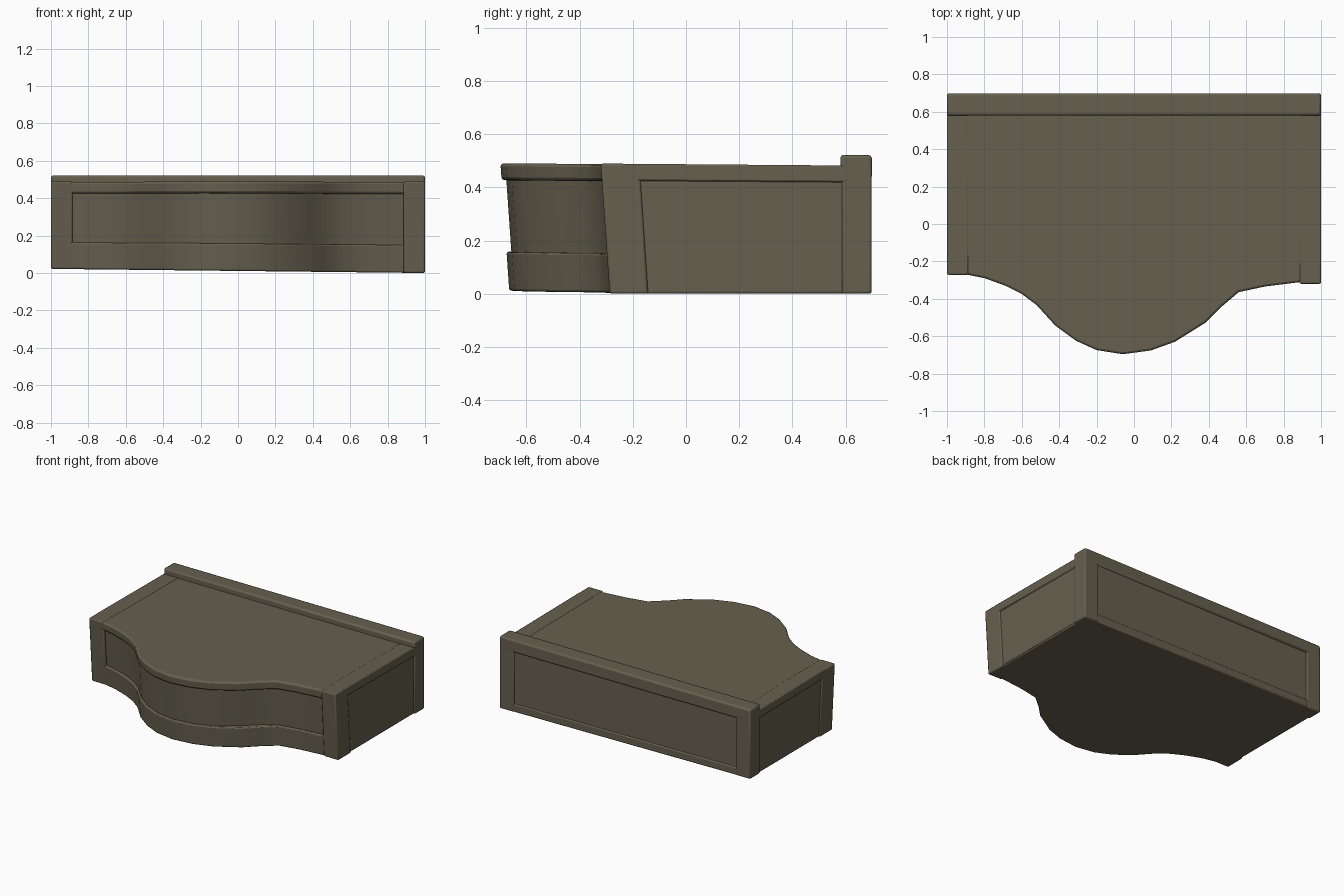
import bpy, bmesh, math

cube = bpy.data.objects.get("Cube")
if cube:
    bpy.data.objects.remove(cube, do_unlink=True)

TOP = 0.49

mat = bpy.data.materials.new("weathered_olive_brown")
mat.use_nodes = True
colour = (0.132, 0.116, 0.077, 1)
mat.diffuse_color = colour
bsdf = mat.node_tree.nodes["Principled BSDF"]
bsdf.inputs["Base Color"].default_value = colour
bsdf.inputs["Roughness"].default_value = 0.9


def settle(x, y, z):
    """Give the worn piece its slight lean, sloping top and uneven foot."""
    low = 1 - z / TOP
    if y < -0.1:
        y += 0.033 * low
    z += max(low, 0) * (0.011 - 0.011 * x) - 0.008 * (y + 0.7) * min(z / TOP, 1)
    return x, y, z


def slab(name, outline, z0, z1, bevel=0.01):
    """Upright prism over a plan outline, with softened edges."""
    bm = bmesh.new()
    rings = [[bm.verts.new(settle(x, y, z)) for x, y in outline] for z in (z0, z1)]
    n = len(outline)
    bm.faces.new(rings[0][::-1])
    bm.faces.new(rings[1])
    for i in range(n):
        j = (i + 1) % n
        bm.faces.new((rings[0][i], rings[0][j], rings[1][j], rings[1][i]))
    bmesh.ops.recalc_face_normals(bm, faces=bm.faces)
    mesh = bpy.data.meshes.new(name)
    bm.to_mesh(mesh)
    bm.free()
    mesh.materials.append(mat)
    ob = bpy.data.objects.new(name, mesh)
    bpy.context.collection.objects.link(ob)
    bpy.ops.object.select_all(action='DESELECT')
    ob.select_set(True)
    bpy.context.view_layer.objects.active = ob
    bpy.ops.object.shade_smooth_by_angle(angle=math.radians(35))
    if bevel:
        mod = ob.modifiers.new("soft_edges", 'BEVEL')
        mod.width = bevel
        mod.segments = 2
        mod.limit_method = 'ANGLE'
        mod.angle_limit = math.radians(40)
    return ob


def box(name, x0, x1, y0, y1, z0, z1, bevel=0.008):
    return slab(name, [(x0, y0), (x1, y0), (x1, y1), (x0, y1)], z0, z1, bevel)


# Serpentine front edge, from one post to the other
front = [(-0.9, -0.27), (-0.8, -0.29), (-0.69, -0.33), (-0.6, -0.375),
         (-0.52, -0.435), (-0.42, -0.545), (-0.31, -0.625), (-0.2, -0.675),
         (-0.06, -0.697), (0.09, -0.677), (0.22, -0.63), (0.38, -0.53),
         (0.46, -0.45), (0.56, -0.365), (0.7, -0.335), (0.9, -0.31)]


def plan(edge, half, back):
    return [(-half, edge[0][1])] + edge + [(half, edge[-1][1]), (half, back), (-half, back)]


# Recessed core, with a deeper hollow beside the bulge
core_edge = [(x, y + 0.018 + (0.03 if 0.3 < x < 0.5 else 0)) for x, y in front]
slab("recessed_core", plan(core_edge, 0.992, 0.687), 0.01, 0.46, 0)

# Front plinth and overhanging top
slab("plinth", plan(front, 0.99, 0.685), 0, 0.15, 0.008)
slab("top_board", plan(front, 0.998, 0.62), 0.425, TOP, 0.012)

# Corner posts and end boards on the top
for side, sign, y_front in (("right", -1, -0.272), ("left", 1, -0.32)):
    xa, xb = sorted((sign * 0.885, sign))
    box(side + "_front_post", xa, xb, y_front, y_front + 0.145, 0, TOP + 0.002)
    box(side + "_back_post", xa, xb, 0.585, 0.697, 0, 0.5)
    box(side + "_end_board", xa, xb, y_front + 0.1, 0.6, 0.43, TOP + 0.002, 0.005)

# Raised back rail and the frame strip under the back panel
box("back_rail", -1, 1, 0.58, 0.698, 0.44, 0.532, 0.012)
box("back_foot_strip", -0.99, 0.99, 0.6, 0.695, 0, 0.06)
